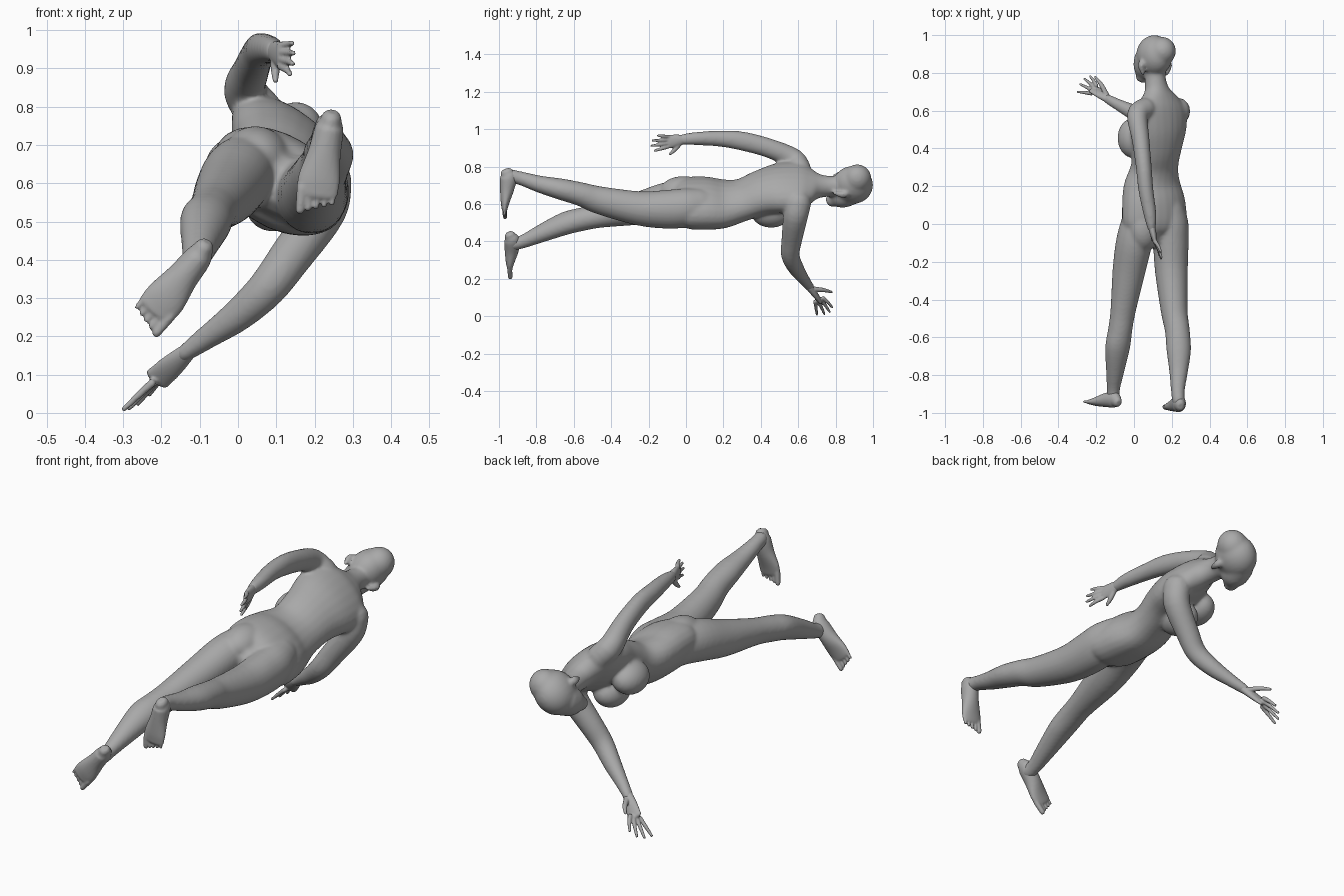
import bpy, bmesh, math
from mathutils import Vector as V, Matrix

cube = bpy.data.objects.get("Cube")
if cube:
    bpy.data.objects.remove(cube)

skin = bpy.data.materials.new("plain grey")
skin.use_nodes = True
GREY = (0.40, 0.40, 0.40, 1)
skin.diffuse_color = GREY
bsdf = next(n for n in skin.node_tree.nodes if n.type == 'BSDF_PRINCIPLED')
bsdf.inputs["Base Color"].default_value = GREY
bsdf.inputs["Roughness"].default_value = 0.7

SIDES = 24


def spline(pts, steps):
    """Catmull-Rom through rows of numbers."""
    rows = [V(p) for p in pts]
    rows = [rows[0] * 2 - rows[1]] + rows + [rows[-1] * 2 - rows[-2]]
    out = []
    for i in range(1, len(rows) - 2):
        p0, p1, p2, p3 = rows[i - 1:i + 3]
        for s in range(steps):
            t = s / steps
            out.append(0.5 * (2 * p1 + (p2 - p0) * t + (2 * p0 - 5 * p1 + 4 * p2 - p3) * t * t
                              + (3 * p1 - p0 - 3 * p2 + p3) * t ** 3))
    return out + [rows[-2]]


def loft(bm, pts, front, front_end=None, steps=4):
    """Rounded tube through (x, y, z, half width, half depth) rows."""
    rows = spline(pts, steps)
    f0, f1 = V(front), V(front_end or front)
    c = [V(r[:3]) for r in rows]
    sections = []
    n = len(rows)
    for i, r in enumerate(rows):
        tan = (c[min(i + 1, n - 1)] - c[max(i - 1, 0)]).normalized()
        side = tan.cross(f0.lerp(f1, i / (n - 1))).normalized()
        deep = side.cross(tan)
        caps = [(0, 1)]
        if i == 0:
            caps = [(-0.85, 0.5), (-0.5, 0.86), (0, 1)]
        elif i == n - 1:
            caps = [(0, 1), (0.5, 0.86), (0.85, 0.5)]
        for push, k in caps:
            sections.append((c[i] + tan * push * min(r[3], r[4]), side * r[3] * k, deep * r[4] * k))
    rings = []
    for o, s, d in sections:
        rings.append([bm.verts.new(o + s * math.cos(a) + d * math.sin(a))
                      for a in (2 * math.pi * j / SIDES for j in range(SIDES))])
    for A, B in zip(rings, rings[1:]):
        for j in range(SIDES):
            k = (j + 1) % SIDES
            bm.faces.new((A[j], A[k], B[k], B[j]))
    bm.faces.new(rings[0][::-1])
    bm.faces.new(rings[-1])


def ball(bm, at, size, front=(0, 0, -1)):
    """Ellipsoid with size = (side, front, lengthwise) half axes."""
    f = V(front).normalized()
    s = V((0, 1, 0)).cross(f).normalized()
    u = f.cross(s)
    m = Matrix((s, f, u)).transposed().to_4x4()
    bmesh.ops.create_uvsphere(bm, u_segments=24, v_segments=16, radius=1,
                              matrix=Matrix.Translation(at) @ m @ Matrix.Diagonal((*size, 1)))


def finish(bm, name, voxel, smooth):
    """Fuse overlapping volumes into one smooth skin."""
    bmesh.ops.recalc_face_normals(bm, faces=bm.faces[:])
    me = bpy.data.meshes.new(name)
    bm.to_mesh(me)
    bm.free()
    me.materials.append(skin)
    ob = bpy.data.objects.new(name, me)
    bpy.context.collection.objects.link(ob)
    r = ob.modifiers.new("fuse", 'REMESH')
    r.mode = 'VOXEL'
    r.voxel_size = voxel
    r.use_smooth_shade = True
    s = ob.modifiers.new("soften", 'SMOOTH')
    s.factor = 0.5
    s.iterations = smooth


# Torso: twisted from hips to shoulders, ending in the neck
HIP_F, CHEST_F = V((-0.5, 0, -0.87)), V((-0.73, 0, -0.68))
body = bmesh.new()
loft(body, [(.11, -.05, .60, .14, .085), (.11, .0, .605, .184, .114), (.105, .1, .605, .186, .120),
            (.097, .2, .602, .170, .109), (.108, .3, .622, .140, .098), (.122, .4, .66, .147, .102),
            (.13, .5, .685, .172, .102), (.133, .6, .70, .176, .086), (.13, .655, .70, .135, .070),
            (.122, .705, .697, .076, .060), (.114, .76, .695, .056, .056), (.112, .83, .695, .054, .056)],
     HIP_F, CHEST_F)
# Buttocks and breasts
ball(body, (.052, -.015, .668), (.088, .080, .125), HIP_F)
ball(body, (.203, -.015, .590), (.088, .082, .125), HIP_F)
ball(body, (-.008, .455, .645), (.076, .082, .105), CHEST_F)
ball(body, (.097, .455, .552), (.076, .082, .105), CHEST_F)

# Legs
loft(body, [(.04, .08, .625, .085, .09), (.025, 0, .63, .094, .098), (.0, -.1, .618, .095, .10),
            (-.027, -.25, .578, .087, .088), (-.058, -.46, .538, .068, .064),
            (-.073, -.56, .518, .065, .062), (-.086, -.65, .495, .068, .059),
            (-.100, -.78, .44, .049, .047), (-.109, -.87, .40, .035, .037), (-.11, -.925, .385, .032, .036)],
     HIP_F)
loft(body, [(.18, .08, .59, .085, .095), (.192, 0, .58, .096, .105), (.195, -.1, .572, .094, .104),
            (.198, -.25, .577, .087, .092), (.213, -.46, .62, .071, .075), (.229, -.56, .652, .066, .064),
            (.237, -.67, .68, .065, .057), (.236, -.78, .706, .050, .046), (.232, -.88, .737, .037, .037),
            (.235, -.935, .75, .034, .036)], (-.15, 0, -1))

# Arms: left trails back over the hip, right reaches down
loft(body, [(.06, .61, .785, .06, .06), (.018, .575, .84, .056, .058), (.035, .45, .897, .047, .052),
            (.052, .3, .937, .042, .051), (.063, .18, .95, .040, .043), (.085, .05, .95, .034, .035),
            (.093, -.02, .945, .023, .029)], (0, 0, -1))
loft(body, [(.232, .600, .61, .066, .070), (.222, .585, .53, .062, .066), (.135, .565, .405, .056, .055),
            (.075, .558, .325, .051, .049), (0, .59, .255, .043, .042), (-.08, .63, .198, .032, .031),
            (-.14, .662, .155, .023, .026)], (0, 1, 0))

# Head: skull, back of skull, face, jaw, nose, brow, ears
FACE = V((-.6, -.1, -.79)).normalized()
SIDE = V((-.79, 0, .6)).normalized()
HC = V((.108, .892, .702))
ball(body, HC, (.09, .108, .108), FACE)
ball(body, (.146, .915, .735), (.074, .080, .076), FACE)
loft(body, [(.075, .87, .665, .076, .075), (.06, .82, .64, .066, .065), (.046, .782, .622, .040, .037)], FACE)
loft(body, [(*(HC + FACE * .096 + V((0, -.01, 0))), .011, .012),
            (*(HC + FACE * .114 + V((0, -.055, 0))), .017, .017)], FACE)
loft(body, [(*(HC + FACE * .088 + SIDE * k + V((0, -.068, 0))), .008, .012) for k in (-.025, 0, .025)],
     FACE)
for k in (-1, 1):
    e = HC + SIDE * k * .087 - FACE * .005
    loft(body, [(*(e + V((0, -.10, 0)) - SIDE * k * .01), .011, .010),
                (*(e + V((0, -.06, 0)) + SIDE * k * .008), .013, .020),
                (*(e + V((0, -.035, 0)) + SIDE * k * .008), .010, .017)], FACE)
finish(body, "body", .0075, 14)


def foot(name, pts, toe_dir, medial, sole):
    """Heel to ball loft plus five toes, the big one on the medial side."""
    bm = bmesh.new()
    loft(bm, pts, sole)
    end, d, m = V(pts[-1][:3]), V(toe_dir).normalized(), V(medial).normalized()
    for i in range(5):
        r = .014 if i == 0 else .0105 - .0006 * i
        base = end + m * (.040 - .0205 * i) - d * .012
        tip = base + d * (.058 - .006 * i)
        loft(bm, [(*base, r, r), (*tip, r * .85, r * .85)], sole)
    finish(bm, name, .005, 3)


foot("left_foot", [(-.09, -.94, .43, .026, .030), (-.105, -.93, .405, .036, .042),
                   (-.145, -.932, .355, .042, .038), (-.187, -.940, .302, .054, .025),
                   (-.216, -.942, .268, .053, .015)], (-.62, .06, -.75), (.8, 0, -.6), (0, -1, 0))
foot("right_foot", [(.243, -.957, .765, .028, .036), (.238, -.950, .74, .038, .046),
                    (.226, -.957, .68, .043, .038), (.212, -.967, .612, .055, .024),
                    (.206, -.970, .572, .054, .015)], (-.1, .06, -1), (-1, 0, .1), (0, -1, 0))


def hand(name, wrist, knuckles, spread, normal, tips, thumb):
    """Flat palm with four fingers and a thumb; spread points to the index side."""
    bm = bmesh.new()
    w, k, s, n = V(wrist), V(knuckles), V(spread).normalized(), V(normal)
    loft(bm, [(*w, .024, .020), (*w.lerp(k, .5), .033, .017), (*k, .036, .012)], n)
    for i, t in enumerate(tips):
        base = k + s * (.027 - .018 * i)
        tip = V(t)
        mid = base.lerp(tip, .5) - n.normalized() * .004
        loft(bm, [(*base, .0105, .0105), (*mid, .009, .009), (*tip, .0065, .0065)], n)
    base = w.lerp(k, .25) + s * .016
    tip = V(thumb)
    loft(bm, [(*base, .015, .013), (*(base.lerp(tip, .5) + s * .006), .012, .011), (*tip, .007, .007)], n)
    finish(bm, name, .0045, 2)


hand("left_hand", (.092, -.01, .946), (.112, -.095, .933), (0, -.1, -1), (-1, -.2, 0),
     [(.136, -.168, .885), (.143, -.184, .912), (.145, -.178, .940), (.142, -.150, .966)],
     (.098, -.085, .868))
hand("right_hand", (-.135, .66, .157), (-.212, .712, .088), (.45, .75, .35), (-.6, .0, -.75),
     [(-.232, .782, .048), (-.262, .768, .024), (-.285, .740, .012), (-.298, .700, .010)],
     (-.205, .778, .130))
